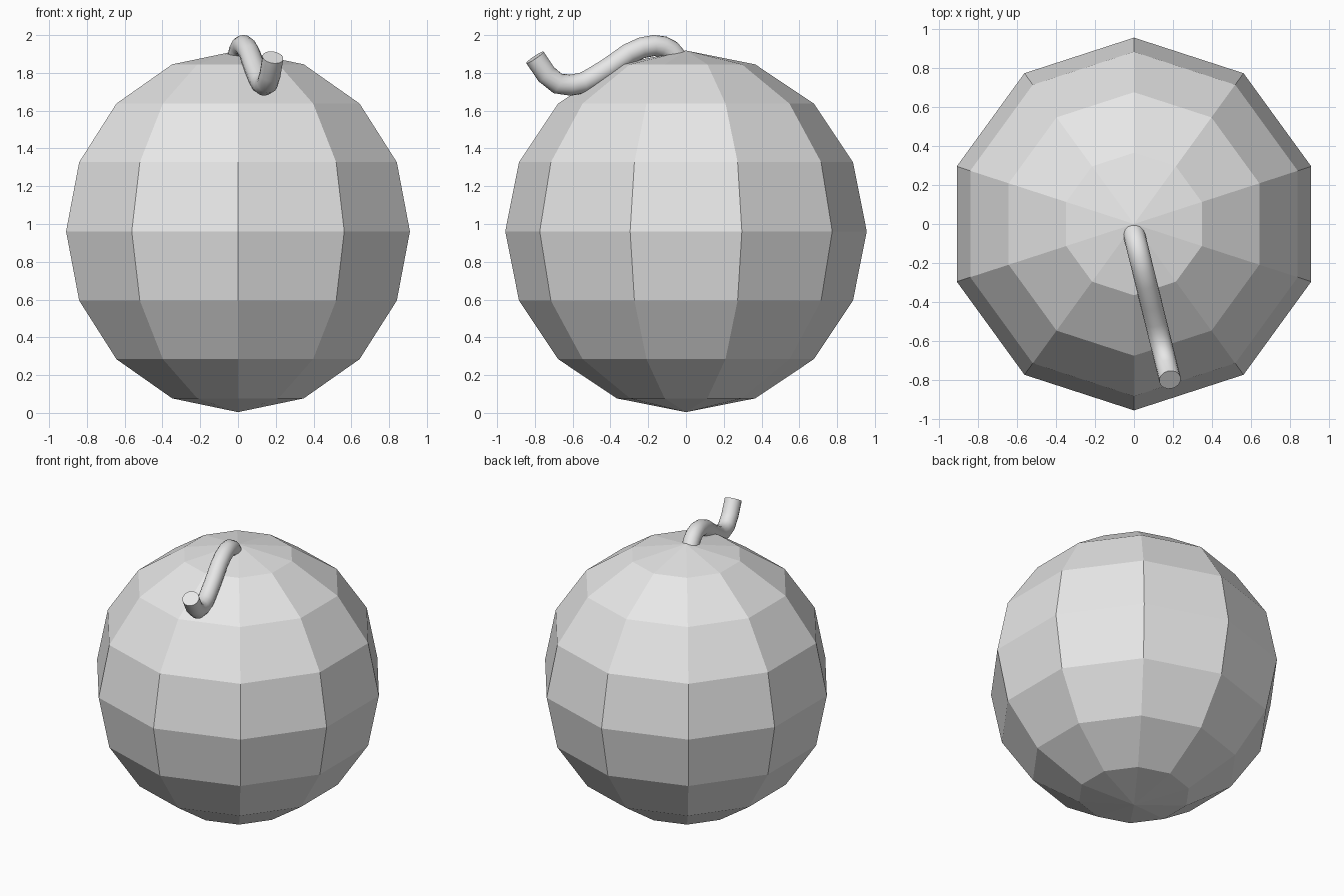
import bpy
import math

cube = bpy.data.objects.get("Cube")
if cube:
    bpy.data.objects.remove(cube)

# Single grey material
grey = bpy.data.materials.new("plain_grey")
grey.use_nodes = True
colour = (0.8, 0.8, 0.8, 1)
grey.diffuse_color = colour
for node in grey.node_tree.nodes:
    if node.type == "BSDF_PRINCIPLED":
        node.inputs["Base Color"].default_value = colour

# Faceted round body
bpy.ops.mesh.primitive_uv_sphere_add(segments=10, ring_count=8, radius=0.957,
                                     location=(0, 0, 0.961))
body = bpy.context.object
body.name = "round_body"
body.data.materials.append(grey)
bpy.ops.object.shade_flat()

# Curved stem: side profile (y, z), leaning steadily towards +x
profile = [(-0.045, 1.875), (-0.08, 1.918), (-0.12, 1.939), (-0.17, 1.945),
           (-0.235, 1.932), (-0.305, 1.9), (-0.41, 1.825), (-0.5, 1.77),
           (-0.545, 1.747), (-0.61, 1.735), (-0.68, 1.744), (-0.74, 1.793),
           (-0.8, 1.882)]
curve = bpy.data.curves.new("stem", "CURVE")
curve.dimensions = "3D"
curve.bevel_depth = 0.056
curve.bevel_resolution = 6
curve.use_fill_caps = True
path = curve.splines.new("POLY")
path.points.add(len(profile) - 1)
for point, (y, z) in zip(path.points, profile):
    point.co = (-0.0125 - 0.247 * y, y, z, 1)
    point.radius = 1
stem = bpy.data.objects.new("stem", curve)
bpy.context.collection.objects.link(stem)

# Turn the stem into a smooth mesh with crisp end caps
bpy.ops.object.select_all(action="DESELECT")
stem.select_set(True)
bpy.context.view_layer.objects.active = stem
bpy.ops.object.convert(target="MESH")
stem = bpy.context.object
stem.name = "stem"
stem.data.materials.clear()
stem.data.materials.append(grey)
bpy.ops.object.shade_smooth_by_angle(angle=math.radians(50))
